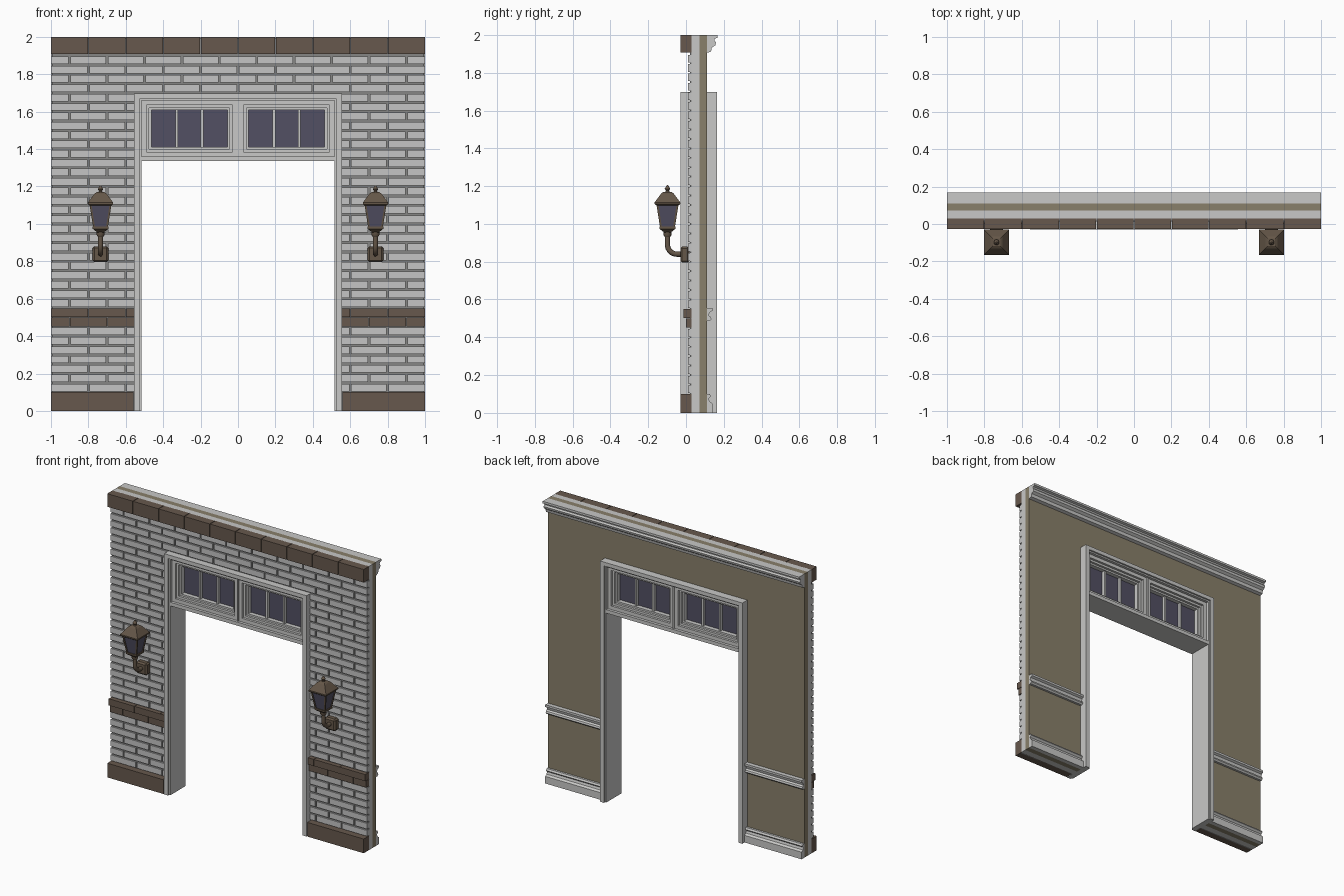
import bpy, bmesh, math
from mathutils import Matrix, Vector

if "Cube" in bpy.data.objects:
    bpy.data.objects.remove(bpy.data.objects["Cube"])


def material(name, r, g, b):
    m = bpy.data.materials.new(name)
    m.use_nodes = True
    m.diffuse_color = (r, g, b, 1)
    bsdf = m.node_tree.nodes["Principled BSDF"]
    bsdf.inputs["Base Color"].default_value = (r, g, b, 1)
    bsdf.inputs["Roughness"].default_value = 0.8
    return m


BRICK = material("pale grey brick", 0.56, 0.56, 0.56)
TRIM = material("light grey trim", 0.58, 0.58, 0.57)
MORTAR = material("grey mortar", 0.24, 0.24, 0.235)
STONE = material("dark brown stone", 0.135, 0.098, 0.074)
PLASTER = material("olive tan plaster", 0.25, 0.215, 0.145)
BRONZE = material("aged bronze", 0.13, 0.095, 0.065)
GLASS = material("dusky violet glass", 0.085, 0.08, 0.125)


def finish(name, bm, mat, smooth=False):
    bmesh.ops.recalc_face_normals(bm, faces=bm.faces[:])
    me = bpy.data.meshes.new(name)
    bm.to_mesh(me)
    bm.free()
    me.materials.append(mat)
    ob = bpy.data.objects.new(name, me)
    bpy.context.collection.objects.link(ob)
    if smooth:
        bpy.ops.object.select_all(action='DESELECT')
        ob.select_set(True)
        bpy.context.view_layer.objects.active = ob
        bpy.ops.object.shade_smooth_by_angle(angle=math.radians(40))
    return ob


def boxes(name, items, mat):
    """One mesh from boxes given as (x0, x1, y0, y1, z0, z1)."""
    bm = bmesh.new()
    for x0, x1, y0, y1, z0, z1 in items:
        place = Matrix.Translation(((x0 + x1) / 2, (y0 + y1) / 2, (z0 + z1) / 2))
        size = Matrix.Diagonal((x1 - x0, y1 - y0, z1 - z0, 1))
        bmesh.ops.create_cube(bm, size=1, matrix=place @ size)
    return finish(name, bm, mat)


def prism(name, pts, axis, a, b, mat):
    """Extrude a closed profile along x (points y, z) or y (points x, z)."""
    bm = bmesh.new()
    to3d = (lambda p: (a, *p)) if axis == 'x' else (lambda p: (p[0], a, p[1]))
    face = bm.faces.new([bm.verts.new(to3d(p)) for p in pts])
    out = bmesh.ops.extrude_face_region(bm, geom=[face])
    shift = Vector((b - a, 0, 0)) if axis == 'x' else Vector((0, b - a, 0))
    bmesh.ops.translate(bm, vec=shift,
                        verts=[v for v in out["geom"] if isinstance(v, bmesh.types.BMVert)])
    return finish(name, bm, mat)


def arch(name, w0, h0, w1, h1, y0, y1, mat):
    """Upside-down U: outer half width and height, inner half width and height."""
    pts = [(-w0, 0), (-w1, 0), (-w1, h1), (w1, h1), (w1, 0), (w0, 0), (w0, h0), (-w0, h0)]
    return prism(name, pts, 'y', y0, y1, mat)


def ring(name, x0, x1, z0, z1, w, y0, y1, mat):
    """Mitred rectangular frame."""
    bm = bmesh.new()
    loops = []
    for i, y in ((0, y0), (w, y0), (w, y1), (0, y1)):
        corners = ((x0 + i, z0 + i), (x1 - i, z0 + i), (x1 - i, z1 - i), (x0 + i, z1 - i))
        loops.append([bm.verts.new((x, y, z)) for x, z in corners])
    for k in range(4):
        p, q = loops[k], loops[(k + 1) % 4]
        for j in range(4):
            n = (j + 1) % 4
            bm.faces.new((p[j], p[n], q[n], q[j]))
    return finish(name, bm, mat)


def loft(name, rings, sides, centre, mat):
    """Stack of sections (radius, z[, dx, dy]); four sides use half width."""
    bm = bmesh.new()
    loops = []
    for r, z, *off in rings:
        dx, dy = off or (0, 0)
        rad = r * math.sqrt(2) if sides == 4 else r
        turn = [math.tau * (k + 0.5) / sides for k in range(sides)]
        loops.append([bm.verts.new((centre[0] + dx + rad * math.cos(t),
                                    centre[1] + dy + rad * math.sin(t), z)) for t in turn])
    for p, q in zip(loops, loops[1:]):
        for j in range(sides):
            n = (j + 1) % sides
            bm.faces.new((p[j], p[n], q[n], q[j]))
    bm.faces.new(loops[0])
    bm.faces.new(loops[-1])
    return finish(name, bm, mat, sides > 4)


# Wall layers
DOOR = 0.553
arch("wall_core", 1, 2, DOOR, 1.69, 0.03, 0.072, TRIM)
arch("inner_plaster", 1, 2, DOOR, 1.69, 0.072, 0.11, PLASTER)
arch("mortar_bed", 0.995, 1.995, DOOR, 1.69, 0.02, 0.031, MORTAR)


# Running-bond courses, cut off at the doorway
def course(k, front, gap):
    spans = [(-1, 1)] if k >= 34 else [(-1, -DOOR), (DOOR, 1)]
    shift = 0.1 if k % 2 else 0
    items = []
    for a, b in spans:
        for n in range(-6, 6):
            x0, x1 = max(n * 0.2 + shift, a), min(n * 0.2 + shift + 0.2, b)
            if x1 - x0 > 0.02:
                x0 += gap / 2 if x0 > a else 0
                x1 -= gap / 2 if x1 < b else 0
                items.append((x0, x1, front, 0.031, k * 0.05 + gap / 2, k * 0.05 + 0.05 - gap / 2))
    return items


boxes("bricks", [b for k in range(2, 38) if k not in (9, 10)
                 for b in course(k, 0.01, 0.01)], BRICK)
boxes("belt_course_lower", course(9, 0, 0.003), STONE)
boxes("belt_course_upper", course(10, -0.012, 0.003), STONE)
boxes("coping_blocks", [(n * 0.2 + (0.002 if n > -5 else 0), n * 0.2 + (0.198 if n < 4 else 0.2),
                         -0.028, 0.032, 1.908, 2) for n in range(-5, 5)], STONE)
boxes("plinth", [(-1, -0.56, -0.028, 0.032, 0, 0.1), (0.56, 1, -0.028, 0.032, 0, 0.1)], STONE)

# Interior mouldings
cornice = [(0.11, 2), (0.168, 2), (0.168, 1.985), (0.152, 1.98), (0.15, 1.97), (0.159, 1.96),
           (0.155, 1.945), (0.137, 1.933), (0.132, 1.912), (0.11, 1.905)]
rail = [(0.11, 0.555), (0.14, 0.555), (0.14, 0.54), (0.125, 0.532), (0.12, 0.515),
        (0.131, 0.507), (0.135, 0.495), (0.125, 0.485), (0.11, 0.485)]
skirting = [(0.11, 0.1), (0.125, 0.1), (0.132, 0.088), (0.12, 0.076), (0.125, 0.06),
            (0.14, 0.05), (0.14, 0), (0.11, 0)]
prism("cornice", cornice, 'x', -1, 1, TRIM)
for side, s in (("left", 1), ("right", -1)):
    prism(side + "_chair_rail", rail, 'x', s * 0.55, s, TRIM)
    prism(side + "_skirting", skirting, 'x', s * 0.55, s, TRIM)

# Door frame and transom
arch("door_casing", 0.555, 1.697, 0.525, 1.67, -0.03, 0.165, TRIM)
arch("door_jamb", 0.525, 1.67, 0.515, 1.66, -0.018, 0.153, TRIM)
boxes("transom_bar", [(-0.515, 0.515, -0.018, 0.153, 1.335, 1.36)], TRIM)
boxes("transom_mullion", [(-0.005, 0.005, -0.006, 0.141, 1.36, 1.66)], TRIM)
MID = 0.0675
for side, s in (("left", 1), ("right", -1)):
    a, b = sorted((s * 0.005, s * 0.515))
    i = 0
    for label, w, half in (("sash", 0.025, 0.066), ("sash_step", 0.015, 0.05),
                           ("sash_bead", 0.012, 0.034)):
        ring(f"{side}_{label}", a + i, b - i, 1.36 + i, 1.66 - i, w, MID - half, MID + half, TRIM)
        i += w
    boxes(side + "_pane", [(a + i, b - i, MID - 0.004, MID + 0.004, 1.36 + i, 1.66 - i)], GLASS)
    third = (b - a - 2 * i) / 3
    boxes(side + "_glazing_bars",
          [(a + i + third * n - 0.007, a + i + third * n + 0.007, MID - 0.025, MID + 0.025,
            1.36 + i, 1.66 - i) for n in (1, 2)], TRIM)

# Wall lanterns
for side, s in (("left", 1), ("right", -1)):
    c = (s * 0.735, -0.098)
    loft(side + "_lantern_glass", [(0.034, 0.98), (0.054, 1.105)], 4, c, GLASS)
    for n, (u, v) in enumerate(((1, 1), (1, -1), (-1, 1), (-1, -1))):
        loft(f"{side}_lantern_post_{n + 1}", [(0.005, 0.98, u * 0.034, v * 0.034),
                                              (0.005, 1.106, u * 0.054, v * 0.054)], 4, c, BRONZE)
    loft(side + "_lantern_base", [(0.018, 0.955), (0.033, 0.967), (0.042, 0.974), (0.042, 0.985)],
         4, c, BRONZE)
    loft(side + "_lantern_roof", [(0.058, 1.098), (0.068, 1.105), (0.068, 1.114),
                                  (0.032, 1.162), (0.02, 1.17)], 4, c, BRONZE)
    loft(side + "_lantern_finial", [(0.011, 1.165), (0.009, 1.177), (0.015, 1.186),
                                    (0.009, 1.196), (0.003, 1.206)], 12, c, BRONZE)
    loft(side + "_lantern_collar", [(0.014, 0.93), (0.021, 0.94), (0.021, 0.96)], 16, c, BRONZE)

    # Bent arm swept along a quarter turn into the wall plate
    path = [(c[1], 0.95)]
    for k in range(9):
        t = math.pi / 2 * k / 8
        path.append((c[1] + 0.05 * (1 - math.cos(t)), 0.89 - 0.05 * math.sin(t)))
    path.append((0, 0.84))
    bm = bmesh.new()
    loops = []
    for k, (y, z) in enumerate(path):
        y0, z0 = path[max(k - 1, 0)]
        y1, z1 = path[min(k + 1, len(path) - 1)]
        d = Vector((0, y1 - y0, z1 - z0)).normalized()
        across = d.cross(Vector((1, 0, 0)))
        loops.append([bm.verts.new(Vector((c[0], y, z)) + 0.014 * (
            Vector((math.cos(t), 0, 0)) + across * math.sin(t)))
            for t in (math.tau * j / 12 for j in range(12))])
    for p, q in zip(loops, loops[1:]):
        for j in range(12):
            bm.faces.new((p[j], p[j - 1], q[j - 1], q[j]))
    finish(side + "_lantern_arm", bm, BRONZE, True)

    plate = boxes(side + "_lantern_plate",
                  [(c[0] - 0.042, c[0] + 0.042, -0.03, 0.018, 0.795, 0.88)], BRONZE)
    bevel = plate.modifiers.new("bevel", 'BEVEL')
    bevel.width = 0.01
    bevel.segments = 1
